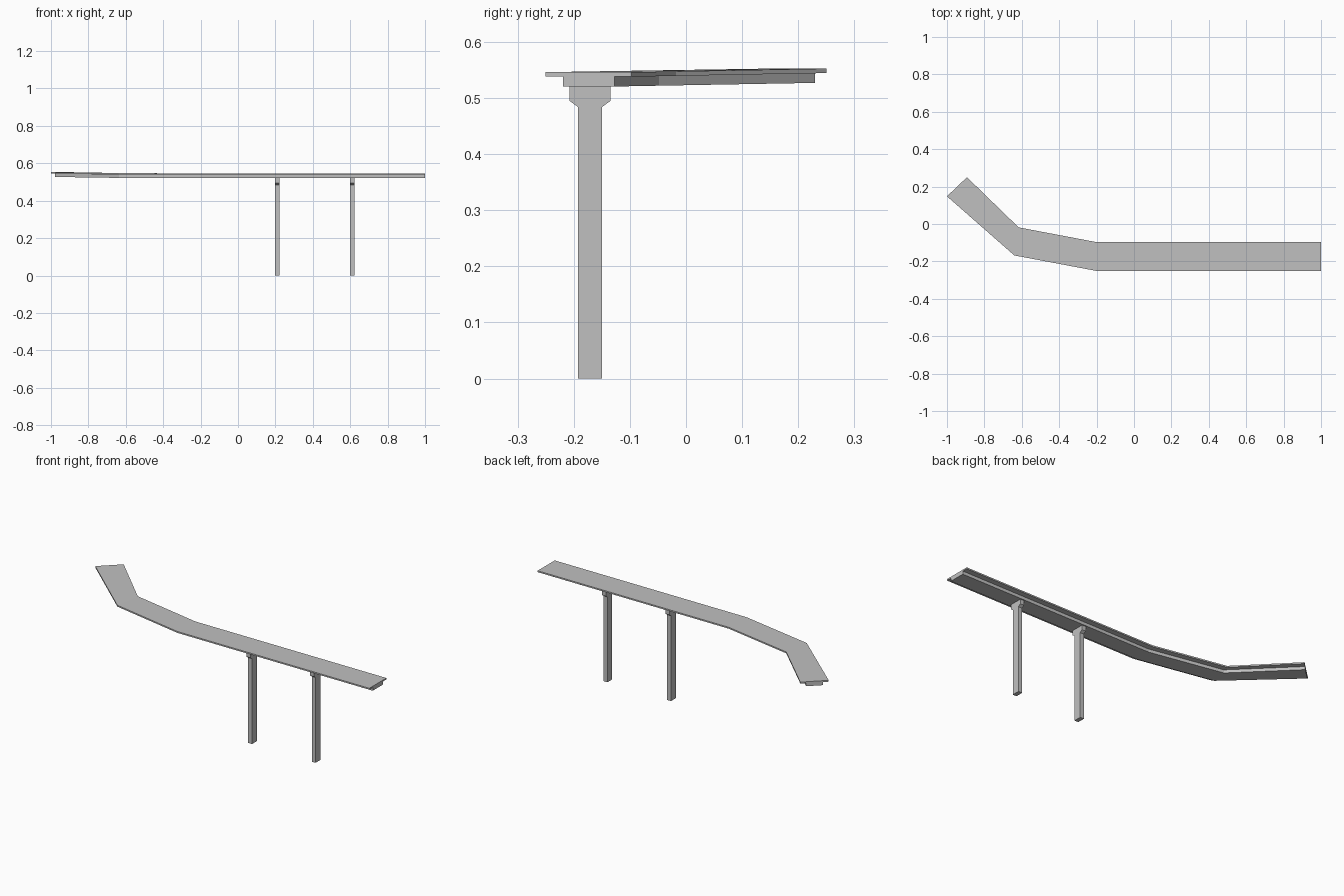
import bpy
import bmesh
from mathutils import Vector

old = bpy.data.objects.get("Cube")
if old:
    bpy.data.objects.remove(old, do_unlink=True)

concrete = bpy.data.materials.new("concrete grey")
concrete.use_nodes = True
grey = (0.53, 0.53, 0.53, 1)
concrete.diffuse_color = grey
concrete.node_tree.nodes["Principled BSDF"].inputs["Base Color"].default_value = grey


def loft(name, rings):
    """Skin a row of matching closed sections and cap both ends."""
    bm = bmesh.new()
    rows = [[bm.verts.new(p) for p in ring] for ring in rings]
    for a, b in zip(rows, rows[1:]):
        for i in range(len(a)):
            j = (i + 1) % len(a)
            bm.faces.new((a[i], a[j], b[j], b[i]))
    bm.faces.new(rows[0])
    bm.faces.new(rows[-1])
    bmesh.ops.recalc_face_normals(bm, faces=bm.faces)
    mesh = bpy.data.meshes.new(name)
    bm.to_mesh(mesh)
    bm.free()
    mesh.materials.append(concrete)
    obj = bpy.data.objects.new(name, mesh)
    bpy.context.collection.objects.link(obj)
    return obj


# Road stations: front edge, back edge, deck top height
stations = [
    ((1, -0.25), (1, -0.097), 0.546),
    ((-0.205, -0.25), (-0.2, -0.097), 0.546),
    ((-0.64, -0.168), (-0.617, -0.018), 0.5475),
    ((-1, 0.148), (-0.893, 0.25), 0.5525),
]

# Deck and girder as one T section: (fraction across, depth below top)
section = [(0, 0), (1, 0), (1, 0.008), (0.8, 0.008), (0.8, 0.0255),
           (0.2, 0.0255), (0.2, 0.008), (0, 0.008)]
rings = []
for front, back, top in stations:
    f, b = Vector((*front, top)), Vector((*back, top))
    rings.append([f.lerp(b, t) - Vector((0, 0, d)) for t, d in section])
loft("bridge_deck", rings)

# Piers with a flared head: (half width, height), mirrored about the pier axis
half = [(0.0215, 0), (0.0215, 0.484), (0.0365, 0.495), (0.0365, 0.5205)]
outline = half + [(-w, z) for w, z in reversed(half)]
pier_y = -0.171
for name, x in (("inner_pier", 0.211), ("outer_pier", 0.61)):
    loft(name, [[(x + dx, pier_y + w, z) for w, z in outline]
                for dx in (-0.012, 0.012)])
